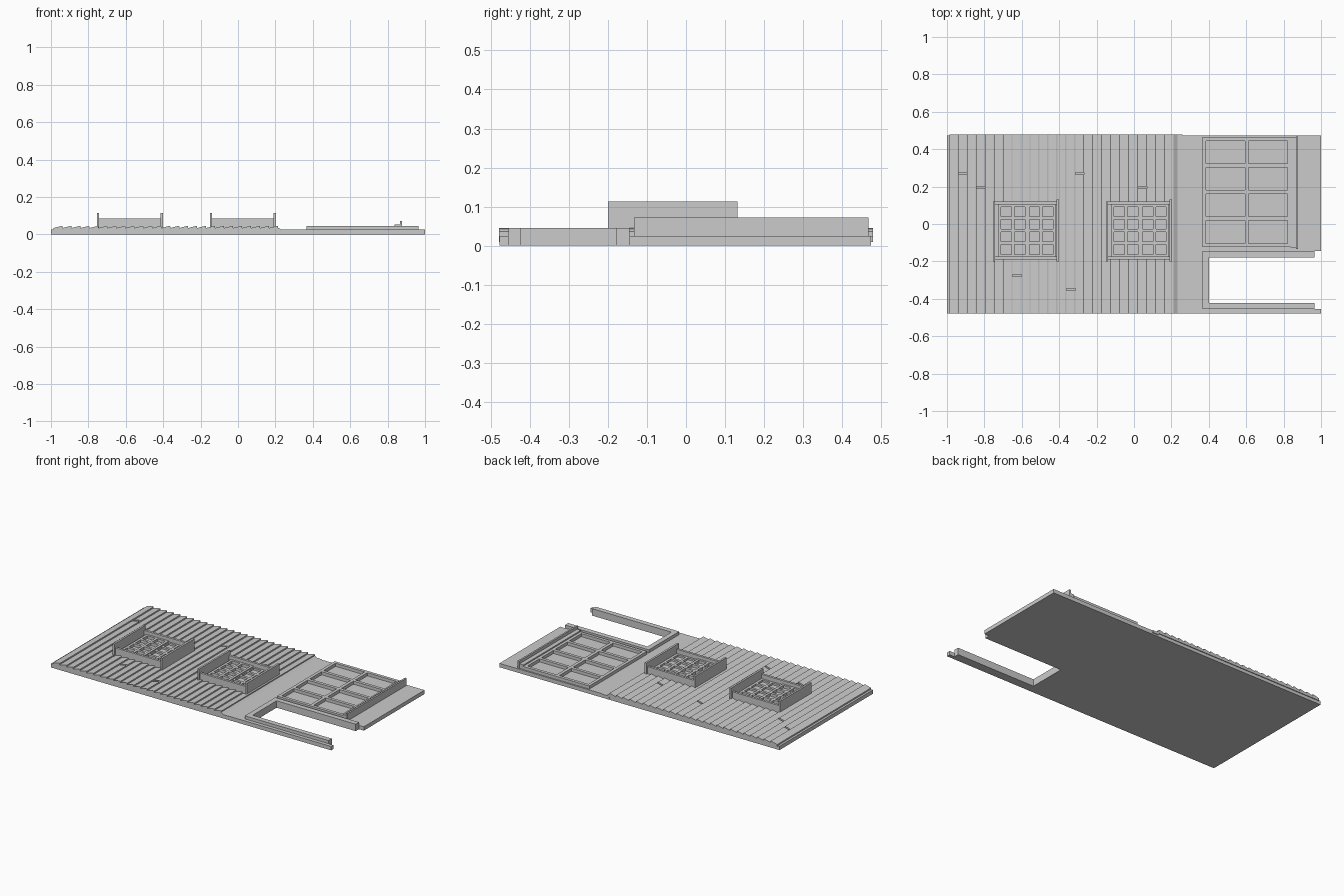
import bpy, bmesh

if "Cube" in bpy.data.objects:
    bpy.data.objects.remove(bpy.data.objects["Cube"])

grey = bpy.data.materials.new("plain grey")
grey.use_nodes = True
grey.diffuse_color = (0.6, 0.6, 0.6, 1)
grey.node_tree.nodes["Principled BSDF"].inputs["Base Color"].default_value = (0.6, 0.6, 0.6, 1)


def add_box(bm, x0, x1, y0, y1, z0, z1):
    vs = bmesh.ops.create_cube(bm, size=1)["verts"]
    for v in vs:
        v.co.x = x1 if v.co.x > 0 else x0
        v.co.y = y1 if v.co.y > 0 else y0
        v.co.z = z1 if v.co.z > 0 else z0


def add_prism(bm, outline, along_y, lo, hi):
    """Extrude an outline: (x, z) along y, or (x, y) along z."""
    def place(p, t):
        return (p[0], t, p[1]) if along_y else (p[0], p[1], t)
    a = [bm.verts.new(place(p, lo)) for p in outline]
    b = [bm.verts.new(place(p, hi)) for p in outline]
    bm.faces.new(a)
    bm.faces.new(b[::-1])
    for i in range(len(a)):
        j = (i + 1) % len(a)
        bm.faces.new((a[i], b[i], b[j], a[j]))


def finish(bm, name):
    bmesh.ops.recalc_face_normals(bm, faces=bm.faces[:])
    mesh = bpy.data.meshes.new(name)
    bm.to_mesh(mesh)
    bm.free()
    mesh.materials.append(grey)
    obj = bpy.data.objects.new(name, mesh)
    bpy.context.collection.objects.link(obj)


def boxes(name, *dims):
    bm = bmesh.new()
    for d in dims:
        add_box(bm, *d)
    finish(bm, name)


def grid_bars(bm, xs, ys, half, z0, z1):
    """Lengthwise and crosswise bars centred on the given lines."""
    for x in xs:
        add_box(bm, x - half, x + half, ys[0] - half, ys[-1] + half, z0, z1)
    for y in ys:
        add_box(bm, xs[0] - half, xs[-1] + half, y - half, y + half, z0, z1)


def spread(a, b, n):
    return [a + (b - a) * i / n for i in range(n + 1)]


# Wall slab with the doorway notch
bm = bmesh.new()
add_prism(bm, [(-1, -.478), (1, -.478), (1, -.455), (.37, -.455), (.37, -.145),
               (1, -.145), (1, .474), (-1, .474)], False, 0, .025)
finish(bm, "wall_slab")

# Lapped siding boards, some split by a short joint
PITCH, START, COUNT = .048, -.986, 25
joints = {1: .27, 3: .195, 7: -.275, 13: -.35, 14: .27, 21: .195}
bm = bmesh.new()
for i in range(COUNT):
    x0 = START + i * PITCH
    x1 = x0 + PITCH
    outline = [(x0, .02), (x0, .034), (x1 - .006, .045), (x1, .043), (x1, .02)]
    cuts = [-.479, .479]
    if i in joints:
        cuts[1:1] = [joints[i] - .006, joints[i] + .006]
    for lo, hi in zip(cuts[::2], cuts[1::2]):
        add_prism(bm, outline, True, lo, hi)
finish(bm, "siding_boards")

# Trim closing the lower edge of the siding
bm = bmesh.new()
add_prism(bm, [(.214, .01), (.214, .036), (.232, .025), (.26, .025), (.26, .01)],
          True, -.479, .479)
finish(bm, "siding_base_trim")

# Two projecting upper windows
for side, x in (("right", -.75), ("left", -.145)):
    boxes(side + "_window_casing",
          (x, x + .34, .105, .12, .02, .085),
          (x, x + .34, -.19, -.175, .02, .085))
    boxes(side + "_window_head", (x - .005, x + .007, -.2, .12, .02, .113))
    boxes(side + "_window_sill", (x + .335, x + .348, -.2, .132, .02, .113))
    boxes(side + "_window_glass", (x, x + .34, -.18, .11, .02, .046))
    bm = bmesh.new()
    ys = spread(-.17, .1, 4)
    grid_bars(bm, spread(x + .03, x + .175, 2), ys, .008, .04, .064)
    grid_bars(bm, spread(x + .182, x + .325, 2), ys, .008, .04, .058)
    finish(bm, side + "_window_sashes")

# Large shop window with a stepped sill
bm = bmesh.new()
grid_bars(bm, spread(.375, .83, 2), spread(-.113, .455, 4), .01, .02, .045)
finish(bm, "shop_window_bars")
boxes("shop_window_sill",
      (.838, .87, -.125, .462, .02, .053),
      (.865, .876, -.133, .467, .02, .072))

# Door frame around the opening
bm = bmesh.new()
add_prism(bm, [(.367, -.455), (.965, -.455), (.965, -.422), (.4, -.422), (.4, -.178),
               (.965, -.178), (.965, -.145), (.367, -.145)], False, 0, .045)
finish(bm, "door_frame")
